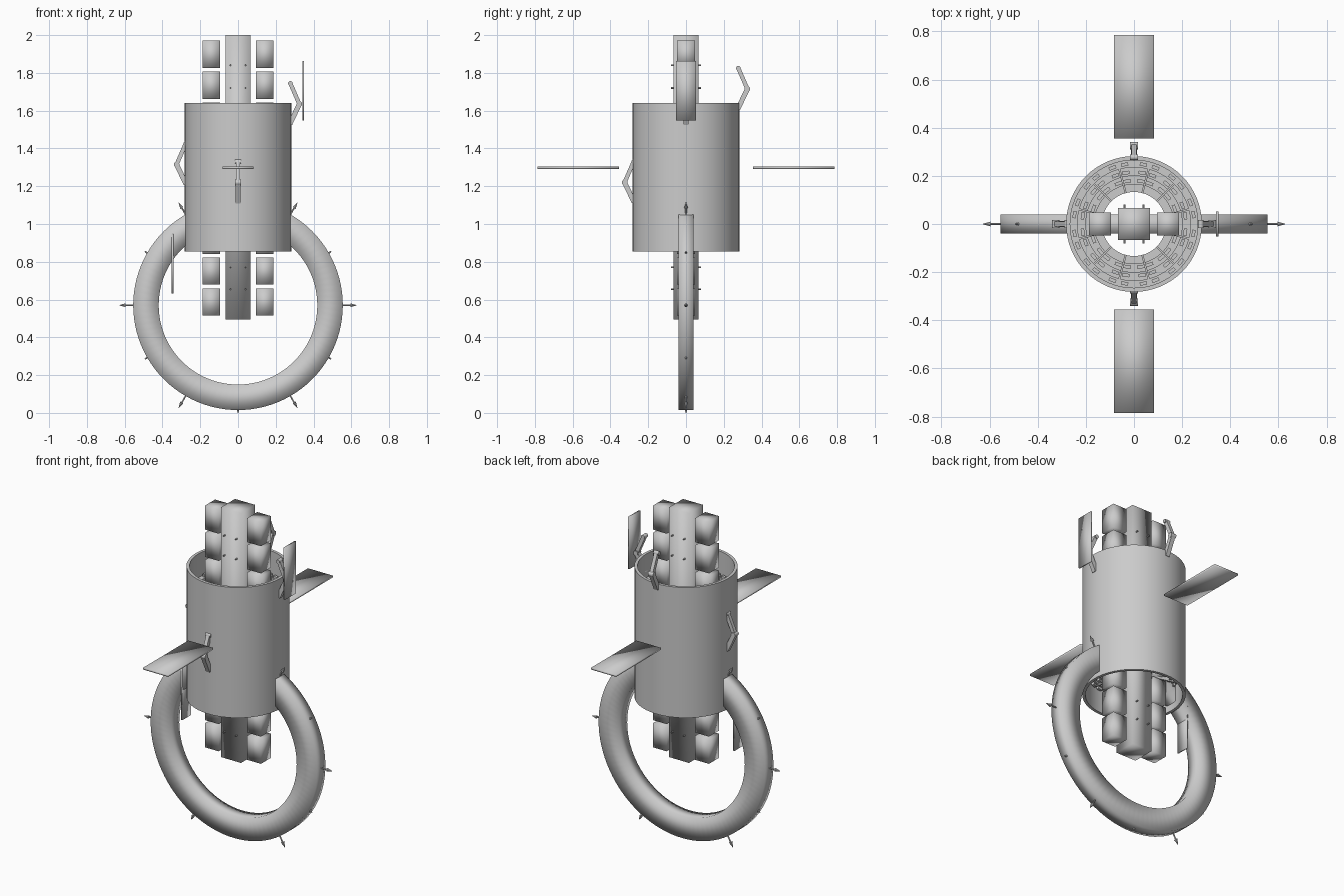
import bpy, bmesh, math
from math import sin, cos, pi, radians
from mathutils import Vector, Matrix

if "Cube" in bpy.data.objects:
    bpy.data.objects.remove(bpy.data.objects["Cube"])


def finish(name, bm, smooth=None):
    bmesh.ops.recalc_face_normals(bm, faces=bm.faces[:])
    me = bpy.data.meshes.new(name)
    bm.to_mesh(me)
    bm.free()
    ob = bpy.data.objects.new(name, me)
    bpy.context.collection.objects.link(ob)
    if smooth == "all":
        for p in me.polygons:
            p.use_smooth = True
    elif smooth == "angle":
        bpy.ops.object.select_all(action='DESELECT')
        ob.select_set(True)
        bpy.context.view_layer.objects.active = ob
        bpy.ops.object.shade_smooth_by_angle(angle=radians(35))
    return ob


def add_box(bm, center, size, rot=None):
    m = Matrix.Translation(center) @ (rot or Matrix()) @ Matrix.Diagonal((*size, 1))
    bmesh.ops.create_cube(bm, size=1, matrix=m)


def box(name, center, size, smooth="all"):
    bm = bmesh.new()
    add_box(bm, center, size)
    return finish(name, bm, smooth)


def add_rod(bm, a, b, r1, r2=None, seg=8):
    a, b = Vector(a), Vector(b)
    d = b - a
    m = Matrix.Translation((a + b) / 2) @ d.to_track_quat('Z', 'Y').to_matrix().to_4x4()
    bmesh.ops.create_cone(bm, cap_ends=True, segments=seg, radius1=r1,
                          radius2=r1 if r2 is None else r2, depth=d.length, matrix=m)


def lathe(name, profile, seg, smooth, matrix=None):
    """Spin a closed (radius, height) profile around z."""
    bm = bmesh.new()
    rings = [[bm.verts.new((r * cos(2 * pi * i / seg), r * sin(2 * pi * i / seg), z))
              for r, z in profile] for i in range(seg)]
    n = len(profile)
    for i in range(seg):
        a, b = rings[i], rings[(i + 1) % seg]
        for j in range(n):
            k = (j + 1) % n
            bm.faces.new((a[j], b[j], b[k], a[k]))
    if matrix:
        bm.transform(matrix)
    return finish(name, bm, smooth)


# Hollow hull with terraced decks at both ends and an open shaft
MID = 1.2475
half = [(0.282, 0.393), (0.265, 0.393), (0.265, 0.25), (0.235, 0.25), (0.235, 0.235),
        (0.20, 0.235), (0.20, 0.22), (0.165, 0.22), (0.165, 0.205), (0.133, 0.205)]
profile = [(r, MID + z) for r, z in half] + [(r, MID - z) for r, z in reversed(half)]
lathe("hull", profile, 64, "angle")

# Radial ribs and small deck blocks
bm = bmesh.new()
for i in range(12):
    for s in (1, -1):
        rot = Matrix.Rotation(2 * pi * (i + 0.5) / 12, 4, 'Z')
        add_box(bm, rot @ Vector((0.2, 0, MID + s * 0.235)), (0.135, 0.008, 0.04), rot)
        for k, r in enumerate((0.18, 0.215, 0.25)):
            for t in (-0.3, 0.3):
                rb = Matrix.Rotation(2 * pi * (i + 1 + t) / 12, 4, 'Z')
                add_box(bm, rb @ Vector((r, 0, MID + s * (0.225 + 0.015 * k))),
                        (0.014, 0.03, 0.02), rb)
finish("deck_ribs", bm)

# Central spine
box("spine", (0, 0, 1.2475), (0.134, 0.134, 1.505))
bm = bmesh.new()
for z in (1.84, 1.72, 0.77, 0.655):
    for x in (-0.04, 0.04):
        add_rod(bm, (x, -0.08, z), (x, 0.08, z), 0.004)
finish("spine_pins", bm)

# Cargo modules along both sides of the spine
for side, sx in (("left", -1), ("right", 1)):
    for i in range(9):
        box(f"module_{side}_{i + 1}", (sx * 0.141, 0, 0.587 + 0.164 * i), (0.092, 0.096, 0.145))

# Habitat ring standing in the xz plane
C = Vector((0, 0, 0.57))
lathe("ring", [(0.42, -0.04), (0.555, -0.04), (0.555, 0.04), (0.42, 0.04)], 96, "all",
      Matrix.Translation(C) @ Matrix.Rotation(pi / 2, 4, 'X'))

# Antennas round the ring, alternately long and short
bm = bmesh.new()
for i in range(12):
    d = Vector((cos(i * pi / 6), 0, sin(i * pi / 6)))
    if i % 2 == 0:
        add_rod(bm, C + d * 0.55, C + d * 0.60, 0.004)
        add_rod(bm, C + d * 0.595, C + d * 0.628, 0.010, 0.001)
    else:
        add_rod(bm, C + d * 0.55, C + d * 0.57, 0.006, 0.003)
finish("ring_antennas", bm)

# Large wing panels front and back
for name, s in (("front", -1), ("back", 1)):
    box(f"wing_panel_{name}", (0, s * 0.57, 1.298), (0.166, 0.43, 0.011))

# Upright radiator panels left and right
box("radiator_right", (0.346, 0, 1.705), (0.009, 0.104, 0.314))
box("radiator_left", (-0.347, 0, 0.79), (0.009, 0.08, 0.314))

# Folded manipulator arms on four sides of the hull
for name, ang, z in (("right", 0, 1.53), ("back", 90, 1.61),
                     ("left", 180, 1.21), ("front", 270, 1.115)):
    bm = bmesh.new()
    rot = Matrix.Rotation(radians(ang), 4, 'Z')
    base, elbow, tip = [rot @ Vector((r, 0, z + h))
                        for r, h in ((0.275, 0.0), (0.325, 0.105), (0.277, 0.215))]
    for a, b, w in ((base, elbow, 0.026), (elbow, tip, 0.022)):
        q = (b - a).to_track_quat('Z', 'Y').to_matrix().to_4x4()
        add_box(bm, (a + b) / 2, (w, w, (b - a).length), q)
    side = rot @ Vector((0, 0.017, 0))
    add_rod(bm, elbow - side, elbow + side, 0.015, seg=12)
    add_rod(bm, tip - side, tip + side, 0.012, seg=12)
    finish(f"arm_{name}", bm, "angle")
